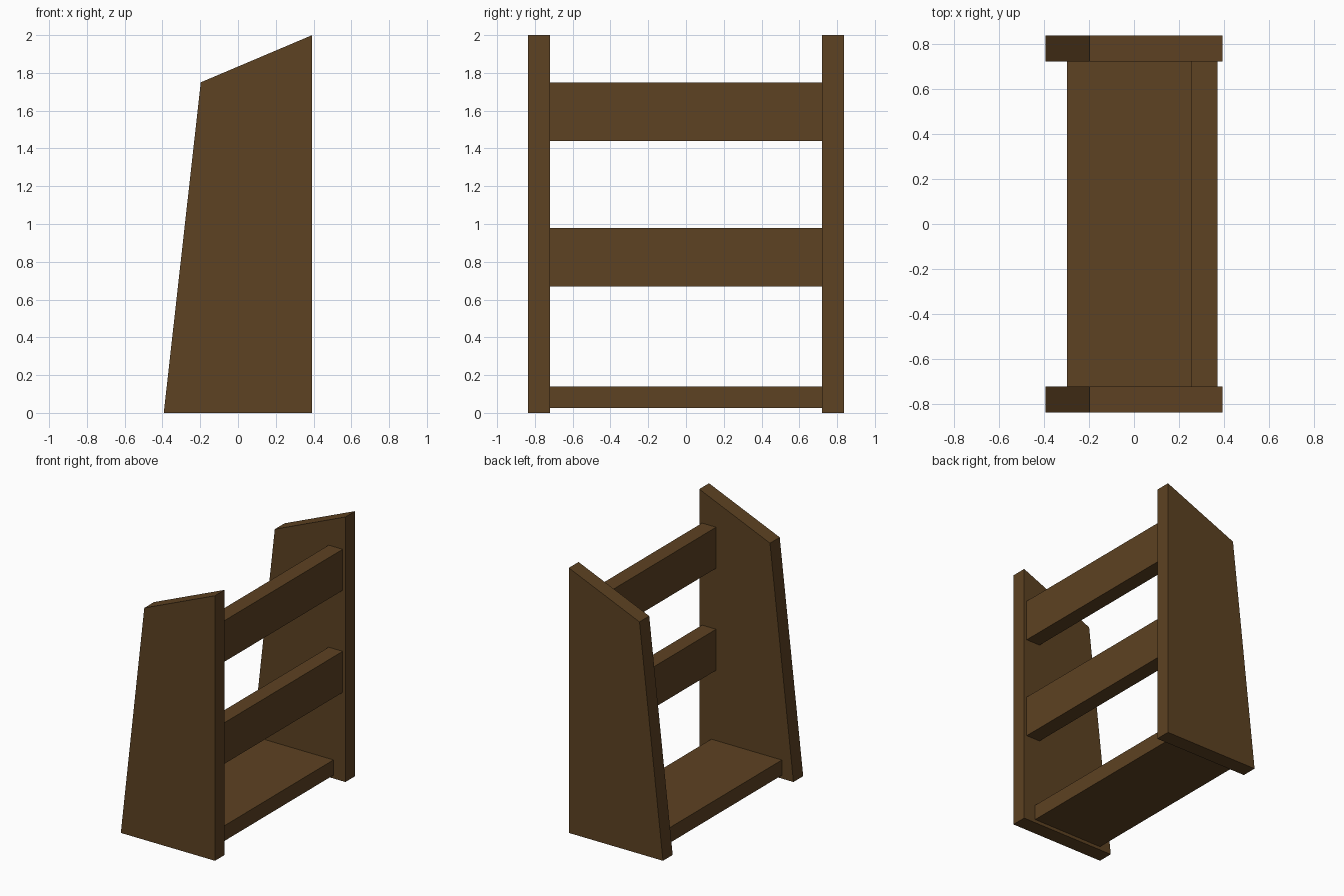
import bpy, bmesh

if "Cube" in bpy.data.objects:
    bpy.data.objects.remove(bpy.data.objects["Cube"])

wood = bpy.data.materials.new("dark_brown_wood")
wood.diffuse_color = (0.11, 0.054, 0.016, 1)
wood.use_nodes = True
wood.node_tree.nodes["Principled BSDF"].inputs["Base Color"].default_value = wood.diffuse_color


def extrude_profile(name, profile, y0, y1):
    """Extrude an (x, z) outline along y from y0 to y1."""
    bm = bmesh.new()
    face = bm.faces.new([bm.verts.new((x, y0, z)) for x, z in profile])
    ext = bmesh.ops.extrude_face_region(bm, geom=[face])
    moved = [g for g in ext["geom"] if isinstance(g, bmesh.types.BMVert)]
    bmesh.ops.translate(bm, verts=moved, vec=(0, y1 - y0, 0))
    bmesh.ops.recalc_face_normals(bm, faces=bm.faces)
    mesh = bpy.data.meshes.new(name)
    bm.to_mesh(mesh)
    bm.free()
    mesh.materials.append(wood)
    obj = bpy.data.objects.new(name, mesh)
    bpy.context.collection.objects.link(obj)
    return obj


def board(name, x0, x1, z0, z1):
    """Board spanning between the two side panels."""
    return extrude_profile(name, [(x0, z0), (x1, z0), (x1, z1), (x0, z1)], -0.72, 0.72)


# Tapered side panels with sloping tops
side = [(-0.393, 0), (0.393, 0), (0.393, 2), (-0.197, 1.75)]
extrude_profile("front_side_panel", side, -0.836, -0.72)
extrude_profile("back_side_panel", side, 0.72, 0.836)

# Two upright rails
board("upper_rail", 0.253, 0.37, 1.44, 1.75)
board("lower_rail", 0.253, 0.37, 0.67, 0.98)

# Bottom shelf
board("bottom_shelf", -0.296, 0.293, 0.025, 0.14)
